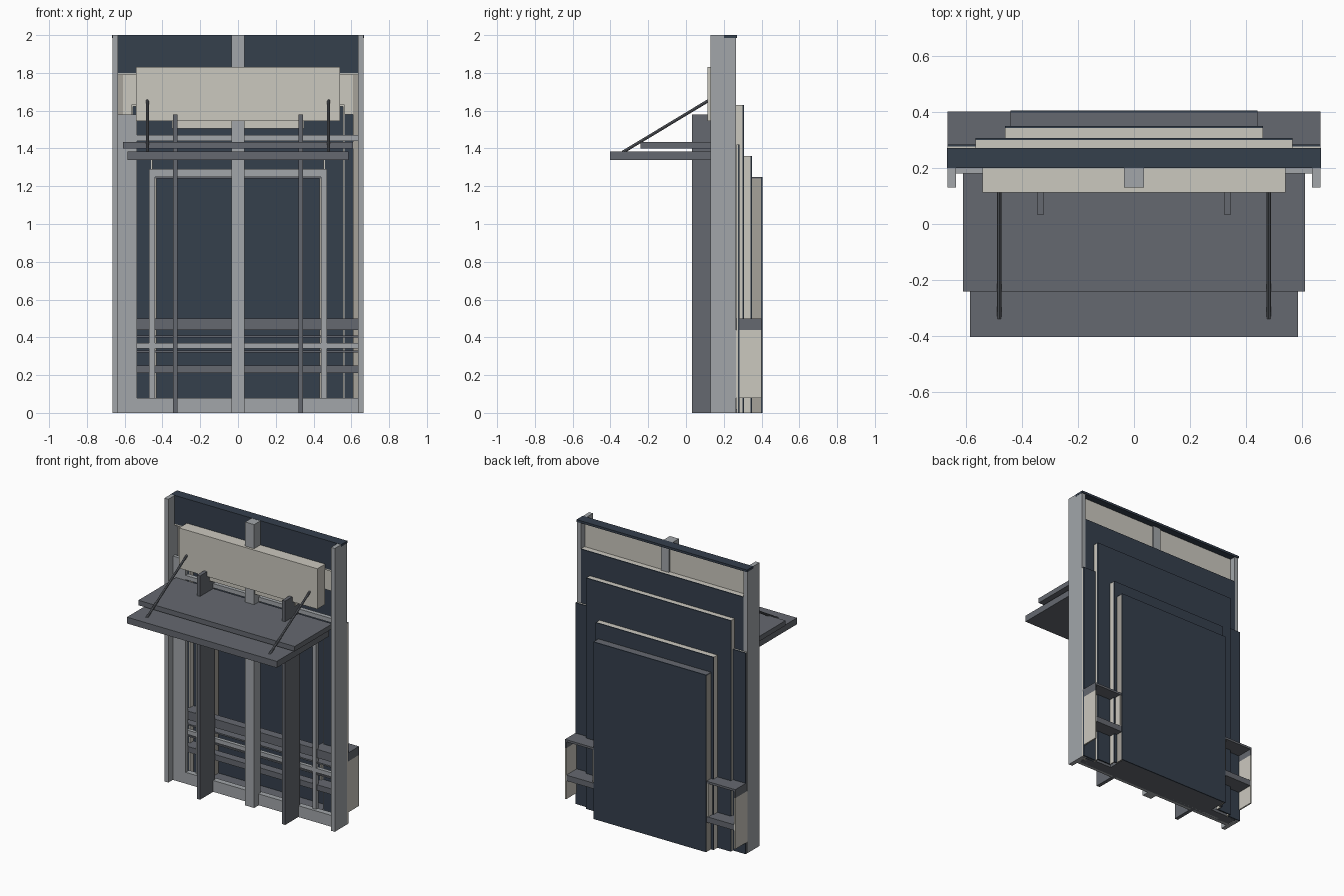
import bpy
from mathutils import Vector

cube = bpy.data.objects.get("Cube")
if cube:
    bpy.data.objects.remove(cube, do_unlink=True)


def material(name, rgb):
    m = bpy.data.materials.new(name)
    m.use_nodes = True
    m.diffuse_color = (*rgb, 1)
    bsdf = next(n for n in m.node_tree.nodes if n.type == 'BSDF_PRINCIPLED')
    bsdf.inputs["Base Color"].default_value = (*rgb, 1)
    return m


LIGHT = material("light_metal", (.36, .38, .4))
SLATE = material("slate_metal", (.13, .14, .16))
NAVY = material("dark_glass", (.035, .05, .073))
CREAM = material("cream_panel", (.6, .58, .52))
TAUPE = material("taupe_panel", (.38, .36, .32))


def box(name, x, y, z, mat):
    """Box between the (min, max) pairs on each axis."""
    spans = (x, y, z)
    bpy.ops.mesh.primitive_cube_add(size=1, location=[(a + b) / 2 for a, b in spans])
    ob = bpy.context.object
    ob.name = name
    ob.scale = [b - a for a, b in spans]
    bpy.ops.object.transform_apply(location=False, rotation=False, scale=True)
    ob.data.materials.append(mat)
    return ob


def pair(name, x, y, z, mat):
    """The same box on both sides of the centre line."""
    box("left_" + name, x, y, z, mat)
    box("right_" + name, (-x[1], -x[0]), y, z, mat)


def wide(name, half, y, z, mat):
    return box(name, (-half, half), y, z, mat)


def recess(name, half, top, y0, y1, hole, rim, lid):
    """Open-fronted step: rim walls, lid and a dark back with an optional hole."""
    t = .008
    pair(name + "_side", (half - t, half), (y0, y1 - t), (0, top - t), rim)
    if hole is None:
        wide(name + "_back", half, (y1 - t, y1), (0, top), NAVY)
    else:
        h, hz = hole
        pair(name + "_back", (h, half), (y1 - t, y1), (0, top), NAVY)
        if hz < top:
            wide(name + "_back_top", h, (y1 - t, y1), (hz, top), NAVY)
    if hole is None or hole[1] < top:
        wide(name + "_lid", half, (y0, y1 - t), (top - t, top), lid)
    else:
        pair(name + "_lid", (h, half), (y0, y1 - t), (top - t, top), lid)


# Posts, vertical fins and the single side jamb
pair("outer_post", (.635, .665), (.13, .265), (0, 2), LIGHT)
wide("centre_post", .035, (.13, .2), (0, 2), LIGHT)
wide("rear_mullion", .03, (.2, .235), (1.8, 1.985), LIGHT)
pair("fin", (.32, .345), (.033, .2), (0, 1.58), SLATE)
box("side_jamb", (-.635, -.535), (.18, .205), (0, 1.58), LIGHT)

# Upper glazing with its lining and cap
wide("transom_glass", .635, (.2, .212), (1.8, 1.985), NAVY)
wide("transom_lining", .635, (.212, .222), (1.8, 1.985), CREAM)
wide("top_cap", .666, (.2, .27), (1.985, 2.001), NAVY)
wide("transom_ledge", .635, (.2, .258), (1.79, 1.8), CREAM)
wide("inner_header", .61, (.24, .25), (1.63, 1.79), CREAM)
pair("inner_header_end", (.565, .61), (.24, .25), (1.58, 1.63), CREAM)
pair("inner_strip", (.61, .635), (.24, .25), (0, 1.79), TAUPE)

# Stepped recess, each step deeper and smaller
recess("wall_step", .635, 1.8, .25, .266, (.565, 1.63), CREAM, CREAM)
recess("wide_step", .665, 1.42, .267, .284, (.565, 1.63), CREAM, CREAM)
recess("outer_step", .565, 1.63, .262, .307, (.46, 1.36), CREAM, CREAM)
recess("middle_step", .46, 1.36, .3, .35, (.44, 1.25), CREAM, CREAM)
recess("inner_step", .44, 1.25, .342, .405, None, TAUPE, SLATE)

# Floor, sill, lintel and door frame
wide("floor", .63, (.2, .275), (0, .02), SLATE)
wide("deep_floor", .43, (.275, .397), (0, .02), SLATE)
box("sill", (-.535, .635), (.18, .22), (0, .08), LIGHT)
box("lintel", (-.535, .635), (.18, .21), (1.44, 1.47), LIGHT)
pair("frame_stile", (.44, .47), (.2, .225), (.08, 1.25), LIGHT)
wide("frame_head", .47, (.2, .225), (1.25, 1.29), LIGHT)

# Low rails running through the recess and their open side bays
wide("top_rail", .634, (.21, .27), (.44, .5), SLATE)
wide("light_rail", .634, (.2, .225), (.34, .37), LIGHT)
wide("upper_slat", .634, (.21, .27), (.4, .41), SLATE)
wide("lower_slat", .634, (.21, .27), (.32, .33), SLATE)
wide("bottom_rail", .634, (.21, .27), (.21, .25), SLATE)
pair("bay_top", (.44, .665), (.27, .4), (.485, .5), SLATE)
pair("bay_top_edge", (.655, .665), (.28, .4), (.44, .485), SLATE)
pair("bay_shelf", (.44, .655), (.27, .4), (.21, .25), SLATE)
pair("bay_wall", (.655, .665), (.266, .4), (.08, .44), CREAM)
pair("bay_inner_wall", (.442, .452), (.284, .395), (.25, .485), CREAM)

# Sign board
wide("sign_board", .54, (.113, .2), (1.545, 1.83), CREAM)
wide("sign_support", .35, (.14, .2), (1.505, 1.545), CREAM)

# Two-tier canopy with its tie rods
wide("upper_canopy", .61, (-.24, .18), (1.4, 1.435), SLATE)
wide("lower_canopy", .585, (-.403, .18), (1.34, 1.385), SLATE)
for side, x in (("left", .48), ("right", -.48)):
    low, high = Vector((x, -.335, 1.38)), Vector((x, .118, 1.653))
    axis = high - low
    bpy.ops.mesh.primitive_cylinder_add(
        vertices=8, radius=.008, depth=axis.length, location=(low + high) / 2,
        rotation=axis.to_track_quat('Z', 'Y').to_euler())
    rod = bpy.context.object
    rod.name = side + "_tie_rod"
    rod.data.materials.append(SLATE)
